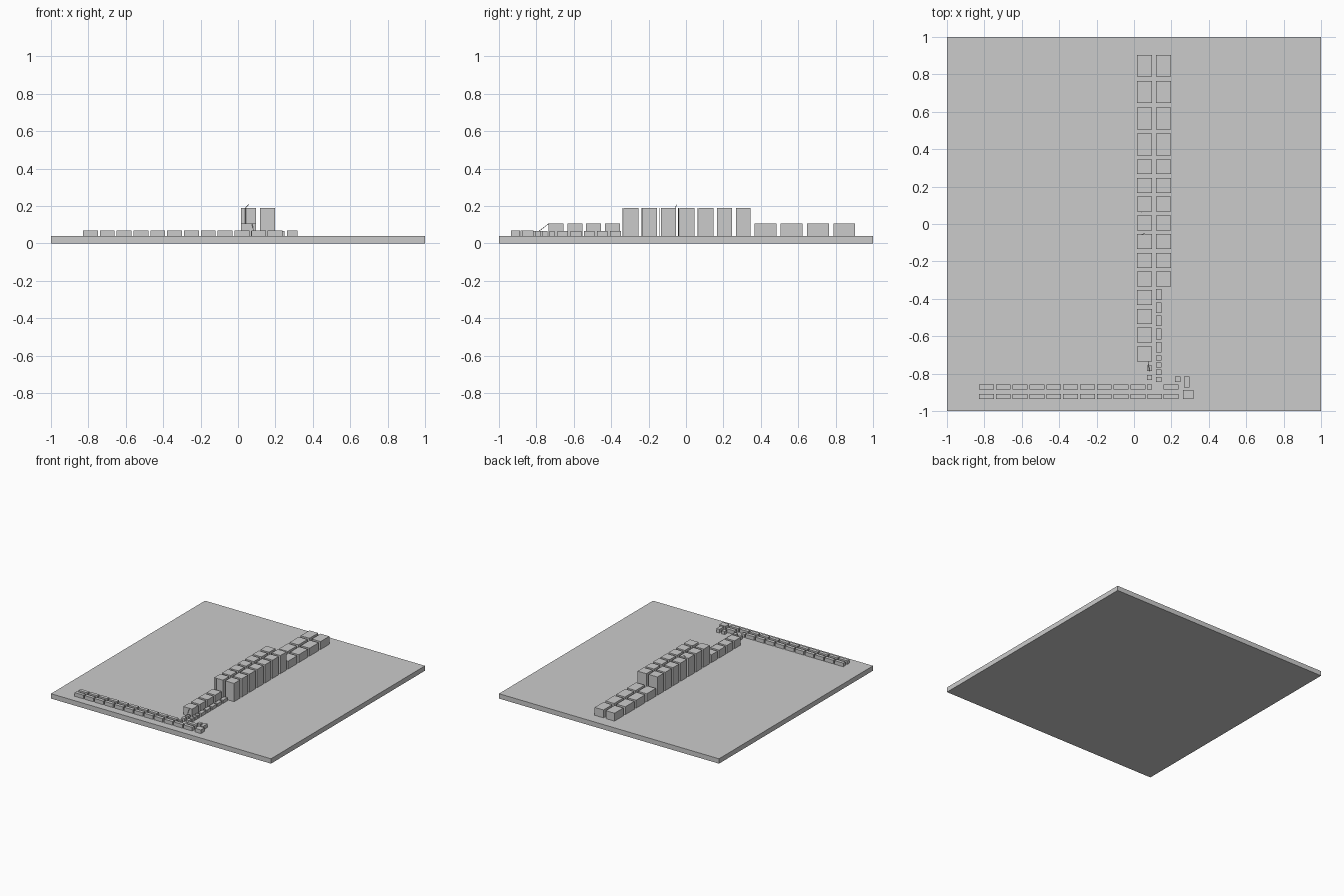
import bpy, bmesh
from mathutils import Vector, Matrix

if "Cube" in bpy.data.objects:
    bpy.data.objects.remove(bpy.data.objects["Cube"])

FLOOR = 0.04


def blocks(name, boxes):
    """One object from boxes given as (x0, x1, y0, y1, z0, z1)."""
    bm = bmesh.new()
    for x0, x1, y0, y1, z0, z1 in boxes:
        m = Matrix.Translation(((x0 + x1) / 2, (y0 + y1) / 2, (z0 + z1) / 2)) @ \
            Matrix.Diagonal((x1 - x0, y1 - y0, z1 - z0, 1))
        bmesh.ops.create_cube(bm, size=1, matrix=m)
    me = bpy.data.meshes.new(name)
    bm.to_mesh(me)
    bm.free()
    ob = bpy.data.objects.new(name, me)
    bpy.context.collection.objects.link(ob)
    return ob


def rod(name, points, r=0.0015):
    cu = bpy.data.curves.new(name, 'CURVE')
    cu.dimensions = '3D'
    cu.bevel_depth = r
    cu.bevel_resolution = 0
    cu.use_fill_caps = True
    sp = cu.splines.new('POLY')
    sp.points.add(len(points) - 1)
    for p, co in zip(sp.points, points):
        p.co = (*co, 1)
    ob = bpy.data.objects.new(name, cu)
    bpy.context.collection.objects.link(ob)


LEFT, RIGHT = (0.017, 0.097), (0.118, 0.198)

# ground slab
blocks("ground_slab", [(-1, 1, -1, 1, 0, FLOOR)])

# tall double row
tall_y = [-0.334 + 0.1 * i for i in range(7)]
blocks("tall_blocks", [(*c, y, y + 0.08, FLOOR, 0.19)
                       for c in (LEFT, RIGHT) for y in tall_y])

# low double row at the back
back_y = [(0.367, 0.485), (0.506, 0.624), (0.646, 0.764), (0.789, 0.903)]
blocks("back_blocks", [(*c, *y, FLOOR, 0.105) for c in (LEFT, RIGHT) for y in back_y])

# low single row in front of the tall blocks
blocks("front_blocks", [(*LEFT, y, y + 0.08, FLOOR, 0.105)
                        for y in (-0.734, -0.634, -0.534, -0.434)])

# narrow row beside it
narrow = [(0.118, 0.148, y, y + 0.057, FLOOR, 0.066)
          for y in (-0.405 - 0.0705 * i for i in range(5))]
narrow += [(0.118, 0.148, y, y + 0.028, FLOOR, 0.066)
           for y in (-0.73, -0.768, -0.807, -0.845)]
narrow += [(0.069, 0.097, y, y + 0.028, FLOOR, 0.066)
           for y in (-0.785, -0.834, -0.886)]
blocks("narrow_row", narrow)

# long cross rows at the front edge
cross = []
for i in range(13):
    x = -0.829 + 0.09 * i - (0.002 if i > 10 else 0)
    cross.append((x, x + 0.08, -0.936, -0.908, FLOOR, 0.07))
    if i < 10 or i == 11:
        cross.append((x, x + 0.08, -0.886, -0.858, FLOOR, 0.07))
cross[-1] = (0.247, 0.258, -0.936, -0.908, FLOOR, 0.07)
cross.pop()
blocks("cross_rows", cross)

# end cluster
blocks("end_cluster", [(0.263, 0.318, -0.936, -0.887, FLOOR, 0.07),
                       (0.268, 0.296, -0.875, -0.816, FLOOR, 0.07),
                       (0.220, 0.248, -0.845, -0.816, FLOOR, 0.066)])

# thin poles in the gaps of the tall row, and the sloping line
for i, y in enumerate(tall_y[:5]):
    rod(f"gap_pole_{i}", [(0.04, y - 0.006, FLOOR), (0.04, y - 0.006, 0.19)])
rod("sloping_line", [(0.083, -0.785, 0.066), (0.075, -0.734, 0.105)])
rod("top_spike", [(0.04, -0.055, 0.19), (0.057, -0.052, 0.207)])
